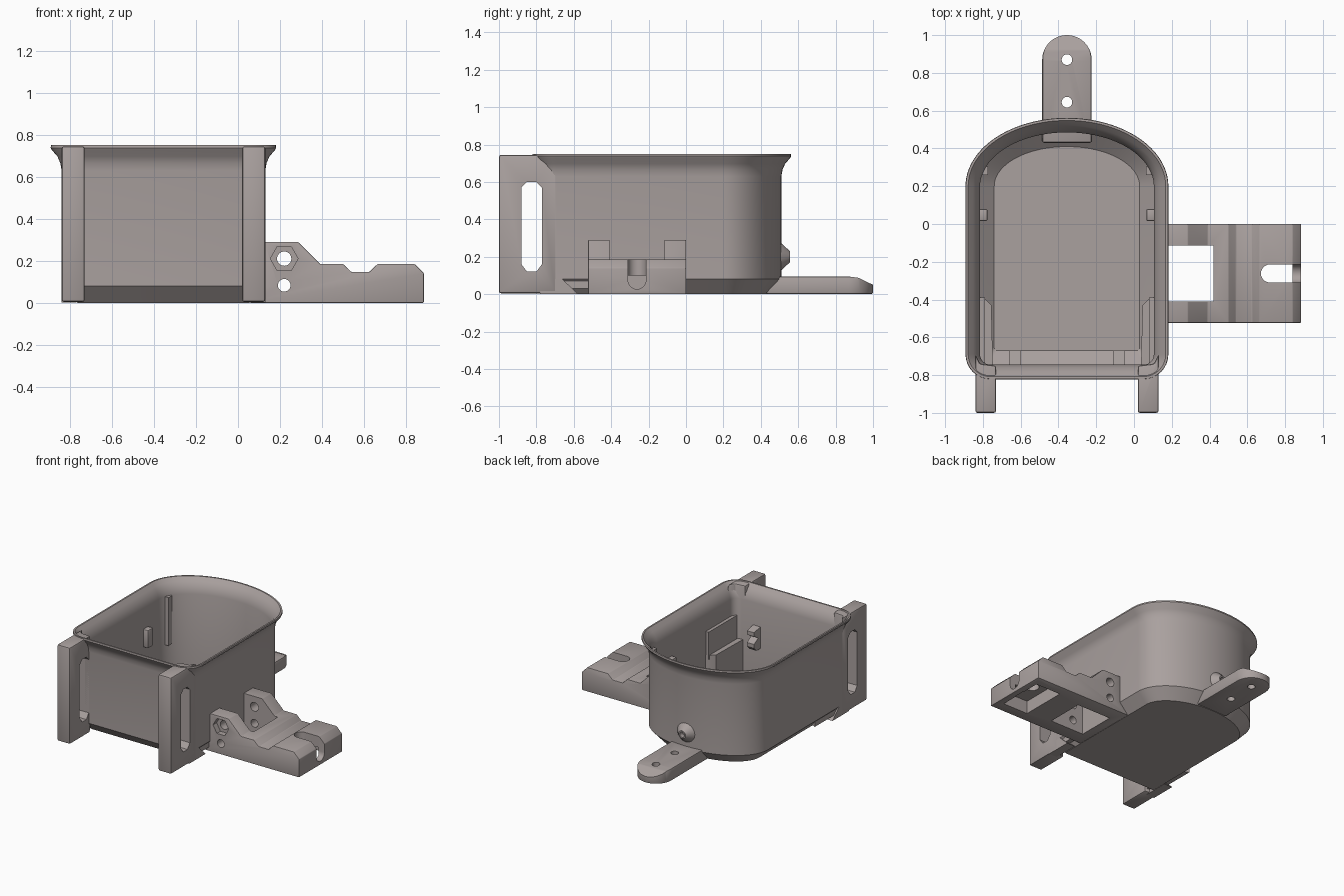
import bpy, bmesh, math
from mathutils import Vector

if "Cube" in bpy.data.objects:
    bpy.data.objects.remove(bpy.data.objects["Cube"])

grey = bpy.data.materials.new("warm grey plastic")
grey.diffuse_color = (0.40, 0.355, 0.345, 1)
grey.use_nodes = True
grey.node_tree.nodes["Principled BSDF"].inputs["Base Color"].default_value = grey.diffuse_color
CX = -0.355  # centre line of the tub


def finish(name, bm, bevel=0.0, cutters=(), smooth=True):
    bmesh.ops.recalc_face_normals(bm, faces=bm.faces)
    me = bpy.data.meshes.new(name)
    bm.to_mesh(me)
    bm.free()
    ob = bpy.data.objects.new(name, me)
    bpy.context.collection.objects.link(ob)
    me.materials.append(grey)
    bpy.ops.object.select_all(action='DESELECT')
    ob.select_set(True)
    bpy.context.view_layer.objects.active = ob
    if bevel:
        m = ob.modifiers.new("bevel", 'BEVEL')
        m.width, m.segments, m.limit_method = bevel, 2, 'ANGLE'
        bpy.ops.object.modifier_apply(modifier=m.name)
    for c in cutters:
        m = ob.modifiers.new("cut", 'BOOLEAN')
        m.operation, m.object, m.solver = 'DIFFERENCE', c, 'EXACT'
        bpy.ops.object.modifier_apply(modifier=m.name)
    for c in cutters:
        bpy.data.objects.remove(c)
    if smooth:
        bpy.ops.object.shade_smooth_by_angle(angle=math.radians(30))
    return ob


def prism(name, pts, lo, hi, axis, **kw):
    """Extrude a 2D profile along an axis: x takes (y,z), y takes (x,z), z takes (x,y)."""
    place = {'x': lambda p, h: (h, p[0], p[1]),
             'y': lambda p, h: (p[0], h, p[1]),
             'z': lambda p, h: (p[0], p[1], h)}[axis]
    bm = bmesh.new()
    a = [bm.verts.new(place(p, lo)) for p in pts]
    b = [bm.verts.new(place(p, hi)) for p in pts]
    n = len(pts)
    bm.faces.new(a)
    bm.faces.new(b)
    for i in range(n):
        bm.faces.new((a[i], a[(i + 1) % n], b[(i + 1) % n], b[i]))
    return finish(name, bm, **kw)


def box(name, x, y, z, **kw):
    return prism(name, [(x[0], y[0]), (x[1], y[0]), (x[1], y[1]), (x[0], y[1])], z[0], z[1], 'z', **kw)


def circle(cx, cy, r, n=28, start=0.0, sweep=2 * math.pi):
    k = n if sweep > 6.28 else n - 1
    return [(cx + r * math.cos(start + sweep * i / k), cy + r * math.sin(start + sweep * i / k))
            for i in range(n)]


def outline(d):
    """Tub plan: elliptical back, straight sides, rounded front corners, offset by d."""
    w, r = 0.485 + d, max(0.08 + d, 0.015)
    pts = [(CX + w * math.cos(math.pi * i / 48), 0.2 + (0.31 + d) * math.sin(math.pi * i / 48))
           for i in range(49)]
    pts += circle(CX - w + r, -0.77 - d + r, r, 9, math.pi, math.pi / 2)
    pts += circle(CX + w - r, -0.77 - d + r, r, 9, 1.5 * math.pi, math.pi / 2)
    return pts


def both(x):
    """A pair of x limits mirrored about the tub centre line."""
    return [x, (2 * CX - x[1], 2 * CX - x[0])]


# Tub: one closed shell lofted through offset outlines
rings = [(-0.075, 0), (0, 0.08), (0, 0.63), (0.006, 0.665), (0.02, 0.697), (0.047, 0.728),
         (0.052, 0.738), (0.05, 0.75), (0.038, 0.75), (0.012, 0.722), (-0.012, 0.69),
         (-0.025, 0.64), (-0.025, 0.085), (-0.1, 0.025)]
bm = bmesh.new()
loops = [[bm.verts.new((x, y, z)) for x, y in outline(d)] for d, z in rings]
n = len(loops[0])
for a, b in zip(loops, loops[1:]):
    for i in range(n):
        bm.faces.new((a[i], a[(i + 1) % n], b[(i + 1) % n], b[i]))
bm.faces.new(loops[0])
bm.faces.new(loops[-1])
finish("tub", bm)

# Front legs with strap slots, their feet and the blocks behind them inside the tub
for side, s in (("right", 1), ("left", -1)):
    def mx(x):
        return x if s > 0 else 2 * CX - x
    slot = prism("slot_cutter", [(-0.88, 0.16), (-0.85, 0.12), (-0.80, 0.12), (-0.77, 0.16),
                                 (-0.77, 0.57), (-0.80, 0.60), (-0.85, 0.60), (-0.88, 0.57)],
                 -2, 2, 'x', smooth=False)
    plan = [(0.02, -1), (0.13, -1), (0.13, -0.69), (0.105, -0.74), (0.02, -0.75)]
    prism("front_leg_" + side, [(mx(x), y) for x, y in plan], 0.004, 0.745, 'z',
          bevel=0.014, cutters=[slot])
    lo, hi = sorted((mx(0.06), mx(0.13)))
    prism("leg_foot_" + side, [(-0.78, 0.002), (-0.58, 0.002), (-0.66, 0.08), (-0.78, 0.08)], lo, hi, 'x')
    plan = [(0.12, -0.76), (0.037, -0.76), (0.045, -0.43), (0.075, -0.40), (0.12, -0.38)]
    prism("inner_block_" + side, [(mx(x), y) for x, y in plan], 0.03, 0.33, 'z')
    lo, hi = sorted((mx(0.08), mx(0.12)))
    box("inner_plate_" + side, (lo, hi), (-0.76, -0.39), (0.3, 0.51))

# Small clips and ribs on the inner walls
for x in both((0.065, 0.12)):
    box("side_clip", x, (0.015, 0.08), (0.34, 0.48), bevel=0.01)
for x in both((0.063, 0.098)):
    box("side_rib", x, (0.26, 0.305), (0.27, 0.64))
for x in both((-0.11, -0.05)):
    prism("front_clip", [(-0.76, 0.30), (-0.70, 0.30), (-0.67, 0.33), (-0.67, 0.36), (-0.72, 0.39),
                         (-0.67, 0.42), (-0.67, 0.45), (-0.76, 0.47)], x[0], x[1], 'x')

# Side arm: stepped profile with window, end slot, hinge holes and hollow underside
cuts = [
    box("window_cutter", (0.13, 0.42), (-0.41, -0.115), (-1, 1), smooth=False),
    prism("slot_cutter", circle(0.72, -0.262, 0.048, 15, math.pi / 2, math.pi)
          + [(0.84, -0.31), (0.84, -0.214)], -1, 1, 'z', smooth=False),
    prism("notch_cutter", circle(-0.262, 0.075, 0.048, 15, math.pi, math.pi)
          + [(-0.214, 0.4), (-0.31, 0.4)], 0.80, 1, 'x', smooth=False),
    box("pocket_cutter", (0.62, 0.835), (-0.44, -0.08), (-1, 0.10), smooth=False),
    prism("pin_cutter", circle(0.22, 0.21, 0.034), -1, 1, 'y', smooth=False),
    prism("small_pin_cutter", circle(0.22, 0.083, 0.03), -1, 1, 'y', smooth=False),
    prism("hex_cutter", circle(0.22, 0.21, 0.066, 6), -1, -0.48, 'y', smooth=False),
]
prism("side_arm", [(0.055, 0), (0.885, 0), (0.885, 0.14), (0.84, 0.185), (0.665, 0.185), (0.625, 0.147),
                   (0.54, 0.147), (0.50, 0.185), (0.39, 0.185), (0.285, 0.29), (0.12, 0.29), (0.12, 0.075)],
      -0.523, 0, 'y', bevel=0.004, cutters=cuts)

# Rear tail with rounded, sloping tip and two screw holes
tip = prism("tip_cutter", [(0.86, 0.0955), (0.92, 0.088), (1.01, 0.045), (1.01, 0.3), (0.86, 0.3)],
            -1, 1, 'x', smooth=False)
holes = [prism("hole_cutter", circle(CX, y, 0.028), -1, 1, 'z', smooth=False) for y in (0.87, 0.645)]
prism("rear_tail", [(CX + 0.131, 0.43)] + circle(CX, 0.869, 0.131, 33, 0, math.pi) + [(CX - 0.131, 0.43)],
      0, 0.095, 'z', bevel=0.01, cutters=[tip] + holes)

# Round boss on the back wall with a recessed centre
bm = bmesh.new()
prof = [(0.085, 0.49), (0.072, 0.51), (0.03, 0.555), (0.02, 0.555), (0.02, 0.52)]
loops = [[bm.verts.new((x, y, z)) for x, z in circle(CX, 0.2, r, 28)] for r, y in prof]
for a, b in zip(loops, loops[1:]):
    for i in range(28):
        bm.faces.new((a[i], a[(i + 1) % 28], b[(i + 1) % 28], b[i]))
bm.faces.new(loops[0])
bm.faces.new(loops[-1])
finish("rear_boss", bm)
